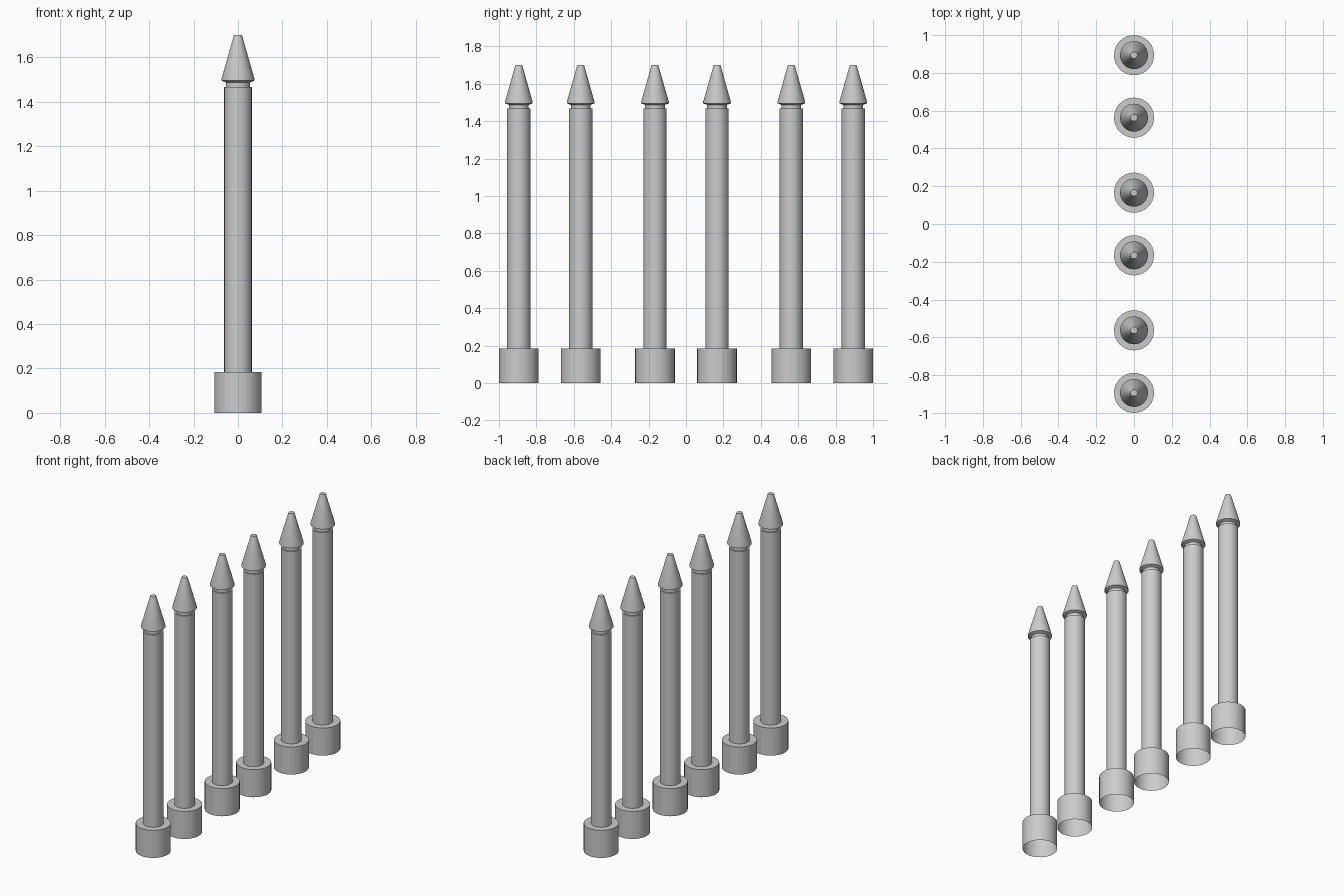
import bpy, bmesh, math

if "Cube" in bpy.data.objects:
    bpy.data.objects.remove(bpy.data.objects["Cube"])

SIDES = 32
POST_Y = (0.166, 0.563, 0.894)

# half-profiles as (radius, height)
PARTS = {
    "base_collar": [(0.106, 0.0), (0.106, 0.184), (0.062, 0.184)],
    "shaft": [(0.062, 0.184), (0.062, 1.467), (0.053, 1.467), (0.053, 1.487)],
    "spike_tip": [(0.053, 1.487), (0.074, 1.495), (0.074, 1.503), (0.018, 1.70), (0.0, 1.70)],
}


def lathe(name, profile, y):
    bm = bmesh.new()
    verts = [bm.verts.new((r, 0, z)) for r, z in profile]
    edges = [bm.edges.new(pair) for pair in zip(verts, verts[1:])]
    bmesh.ops.spin(bm, geom=verts + edges, cent=(0, 0, 0), axis=(0, 0, 1),
                   angle=math.tau, steps=SIDES, use_duplicate=False)
    bmesh.ops.remove_doubles(bm, verts=bm.verts, dist=0.0005)
    bmesh.ops.recalc_face_normals(bm, faces=bm.faces)
    # open shells: make sure walls face away from the axis
    wall = max(bm.faces, key=lambda f: f.calc_area())
    c = wall.calc_center_median()
    if wall.normal.x * c.x + wall.normal.y * c.y < 0:
        bmesh.ops.reverse_faces(bm, faces=bm.faces)
    mesh = bpy.data.meshes.new(name)
    bm.to_mesh(mesh)
    bm.free()
    obj = bpy.data.objects.new(name, mesh)
    obj.location.y = y
    bpy.context.collection.objects.link(obj)
    bpy.ops.object.select_all(action="DESELECT")
    obj.select_set(True)
    bpy.context.view_layer.objects.active = obj
    bpy.ops.object.shade_smooth_by_angle(angle=math.radians(30))


# six posts, mirrored about the centre
for i, y in enumerate([s * p for p in POST_Y for s in (-1, 1)], 1):
    for part, profile in PARTS.items():
        lathe(f"{part}_{i}", profile, y)
